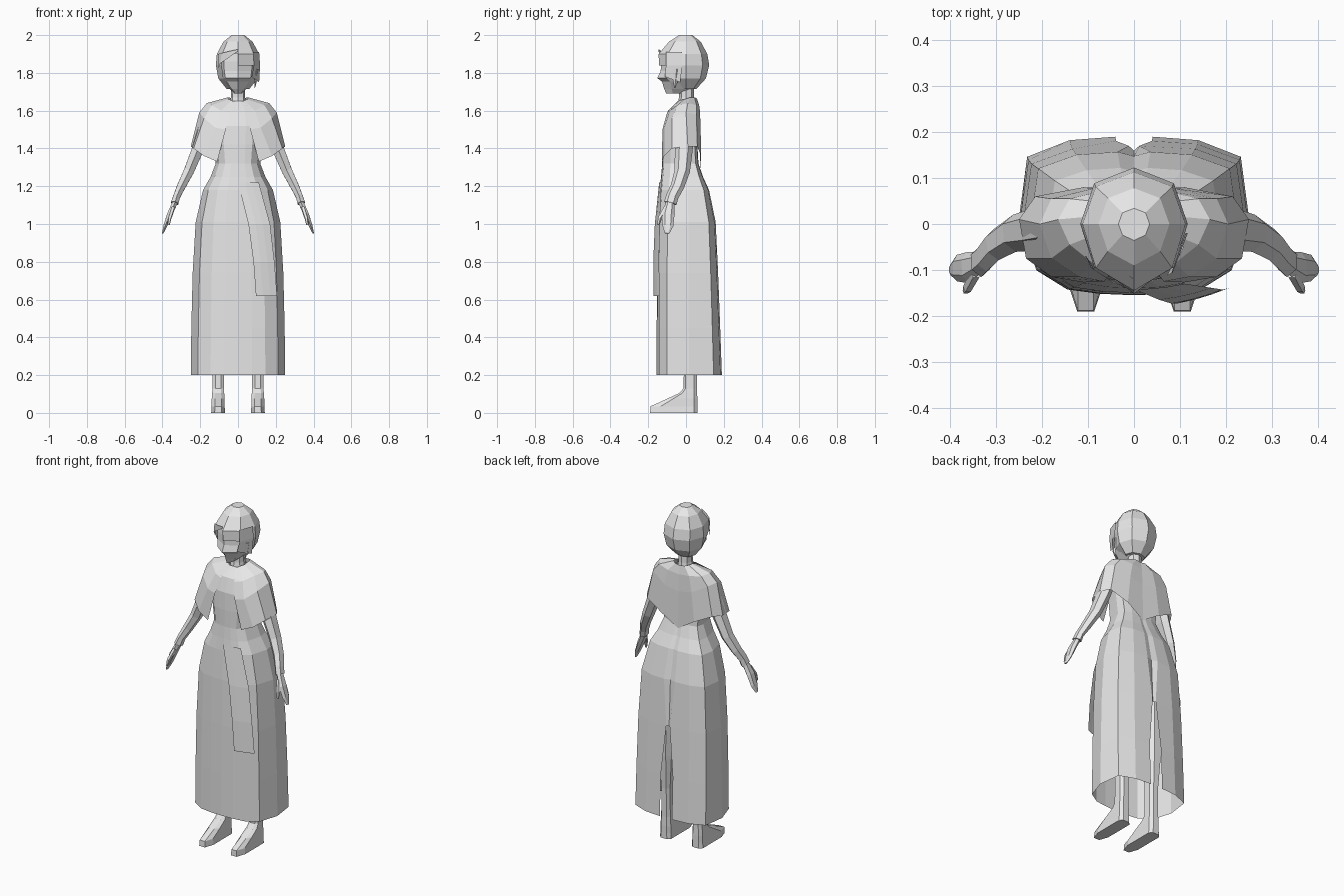
import bpy, bmesh, math
from mathutils import Vector

cube = bpy.data.objects.get("Cube")
if cube:
    bpy.data.objects.remove(cube)

grey = bpy.data.materials.new("plain grey")
grey.use_nodes = True
COLOUR = (0.8, 0.8, 0.8, 1)
grey.diffuse_color = COLOUR
grey.node_tree.nodes["Principled BSDF"].inputs["Base Color"].default_value = COLOUR


def mirrored(half):
    """Complete a front-to-back half outline with its mirror image."""
    return half + [Vector((-p.x, p.y, p.z)) for p in reversed(half) if abs(p.x) > 1e-5]


def section(unit, z, width, front, back, centre=(0, 0)):
    """Scale a unit outline, with separate depths for front and back."""
    ring = mirrored([Vector((x * width, y * (front if y < 0 else back), z)) for x, y in unit])
    return [p + Vector((*centre, 0)) for p in ring]


def loft(name, rings, closed=True, caps=(False, False), keep=None, mirror=False):
    """Skin rings listed from bottom to top; keep decides which faces stay."""
    bm = bmesh.new()
    rows = [[bm.verts.new(p) for p in ring] for ring in rings]
    count = len(rows[0])
    for low, high in zip(rows, rows[1:]):
        for i in range(count if closed else count - 1):
            j = (i + 1) % count
            bm.faces.new((low[i], low[j], high[j], high[i]))
    if caps[0]:
        bm.faces.new(rows[0][::-1])
    if caps[1]:
        bm.faces.new(rows[-1])
    if keep:
        drop = [f for f in bm.faces if not keep(f.calc_center_median())]
        bmesh.ops.delete(bm, geom=drop, context="FACES")
    mesh = bpy.data.meshes.new(name)
    bm.to_mesh(mesh)
    bm.free()
    mesh.materials.append(grey)
    obj = bpy.data.objects.new(name, mesh)
    bpy.context.collection.objects.link(obj)
    if mirror:
        obj.modifiers.new("Mirror", "MIRROR")
    return obj


def tube(path, sides):
    """Rings square to a path of (point, depth radius, width radius)."""
    points = [Vector(p) for p, _, _ in path]
    rings = []
    for i, (_, deep, wide) in enumerate(path):
        t = (points[min(i + 1, len(points) - 1)] - points[max(i - 1, 0)]).normalized()
        v = t.cross(Vector((0, 1, 0))).normalized()
        u = v.cross(t)
        angles = [math.tau * k / sides for k in range(sides)]
        rings.append([points[i] + u * deep * math.cos(a) + v * wide * math.sin(a) for a in angles])
    return rings


# Long dress, with a slit in the back of the skirt
dress_outline = [(0, -1), (.3, -.98), (.58, -.92), (.85, -.65), (1, .08),
                 (.93, .77), (.56, .96), (.16, 1), (0, .94)]
dress_rows = [(.2, .25, .155, .19), (.45, .247, .155, .181), (.74, .24, .154, .17),
              (1.01, .224, .15, .157), (1.18, .185, .14, .122), (1.25, .145, .132, .09),
              (1.32, .118, .126, .066), (1.42, .13, .125, .06), (1.52, .14, .12, .06),
              (1.6, .12, .095, .06), (1.65, .05, .045, .045)]
rings = [section(dress_outline, *row) for row in dress_rows]
for p in rings[2]:
    if abs(p.x) < .05 and p.y > 0:
        p.x *= .3
loft("dress", rings, keep=lambda c: not (c.z < .74 and c.y > .1 and abs(c.x) < .03))

# Loose panel hanging over the front left of the skirt
panel_rows = [(.62, .095, .207, -.182), (.8, .082, .193, -.18),
              (1.0, .055, .17, -.168), (1.22, 0, .11, -.142)]
rings = []
for z, inner, outer, base in panel_rows:
    xs = [inner + (outer - inner) * k / 3 for k in range(4)]
    rings.append([Vector((x, base + x * x, z)) for x in xs])
loft("skirt_panel", rings, closed=False)

# Short cape, open at the front, falling to a point at the back
cape_rows = [
    [(.11, -.127, 1.33), (.18, -.115, 1.36), (.235, -.075, 1.4), (.25, .01, 1.41),
     (.215, .06, 1.41), (.11, .08, 1.36), (0, .075, 1.29)],
    [(.065, -.125, 1.5), (.12, -.115, 1.51), (.18, -.075, 1.56), (.205, 0, 1.59),
     (.18, .055, 1.58), (.09, .077, 1.53), (0, .073, 1.51)],
    [(.045, -.1, 1.59), (.09, -.085, 1.6), (.14, -.045, 1.63), (.165, .01, 1.64),
     (.14, .055, 1.63), (.07, .072, 1.62), (0, .067, 1.61)],
    [(.02, -.05, 1.645), (.035, -.035, 1.655), (.05, -.01, 1.66), (.055, .02, 1.67),
     (.05, .045, 1.67), (.03, .058, 1.665), (0, .058, 1.66)]]
loft("cape", [mirrored([Vector(p) for p in row]) for row in cape_rows], closed=False)

# Neck
head_outline = [(0, -1), (.74, -.66), (1, 0), (.74, .72), (0, 1)]
neck_rows = [(1.61, .05, .05, .05), (1.67, .038, .037, .042), (1.76, .036, .035, .04)]
loft("neck", [section(head_outline, *row) for row in neck_rows])

# Face, with a pointed nose and chin
face_rows = [(1.69, .018, .105, .01), (1.715, .045, .115, .02), (1.755, .08, .128, .06),
             (1.772, .09, .152, .08), (1.81, .098, .134, .09), (1.86, .1, .132, .09),
             (1.93, .09, .12, .08)]
loft("face", [section(head_outline, *row) for row in face_rows], caps=(True, True))

# Bobbed hair, cut away around the face
hair_rows = [(1.715, .06, .02, .055), (1.77, .104, .1, .105), (1.84, .117, .143, .123),
             (1.9, .112, .145, .113), (1.965, .077, .09, .078), (2.0, .034, .036, .034)]


def is_hair(c):
    front = c.y < -.045 and abs(c.x) < .07
    side_low = c.y < -.02 and c.z < 1.77
    return not (front and c.z < (1.9 if c.x < 0 else 1.84)) and not side_low


loft("hair", [section(head_outline, *row) for row in hair_rows], caps=(True, True), keep=is_hair)

# Fringe swept to each side of an off-centre parting
right_sweep = [[(-.104, -.07, 1.82), (-.094, -.095, 1.85), (-.05, -.122, 1.88), (0, -.147, 1.915)],
               [(-.106, -.07, 1.9), (-.086, -.1, 1.905), (-.045, -.128, 1.915), (0, -.146, 1.925)]]
loft("right_fringe", [[Vector(p) for p in row] for row in right_sweep], closed=False)
left_sweep = [[(.072, -.112, 1.78), (.112, -.03, 1.75)], [(.084, -.106, 1.84), (.117, -.02, 1.84)],
              [(.082, -.105, 1.91), (.112, -.02, 1.91)]]
loft("left_fringe", [[Vector(p) for p in row] for row in left_sweep], closed=False)

# Thin lock beside the left cheek
lock = [((.088, -.06, 1.72), .003, .002), ((.094, -.055, 1.76), .014, .007),
        ((.1, -.05, 1.82), .018, .008)]
loft("hair_lock", tube(lock, 4), caps=(True, True))

# Arms with cuffs, angled down and forward
arm = [((.335, -.083, 1.11), .034, .023), ((.325, -.073, 1.145), .033, .021),
       ((.3, -.045, 1.2), .036, .026), ((.26, -.02, 1.28), .041, .031),
       ((.215, -.012, 1.39), .047, .036), ((.175, -.005, 1.51), .048, .04),
       ((.13, 0, 1.6), .04, .035)]
loft("arms", tube(arm, 6), caps=(True, True), mirror=True)

# Hands and thumbs
hand = [((.399, -.1, .95), .012, .004), ((.385, -.096, .99), .029, .011),
        ((.362, -.095, 1.05), .034, .016), ((.333, -.083, 1.115), .023, .016)]
loft("hands", tube(hand, 6), caps=(True, True), mirror=True)
thumb = [((.367, -.147, .995), .006, .006), ((.362, -.139, 1.03), .012, .01),
         ((.345, -.105, 1.085), .016, .012)]
loft("thumbs", tube(thumb, 5), caps=(True, True), mirror=True)

# Legs running down into shoes
leg_outline = [(.5, -1), (1, -.75), (1, .4), (.55, 1)]
leg_rows = [(0, .037, .22, .03), (.035, .034, .218, .03), (.075, .034, .13, .03),
            (.105, .032, .065, .029), (.13, .03, .043, .028), (.3, .029, .04, .03),
            (.5, .042, .055, .045), (.9, .065, .085, .06)]
loft("legs", [section(leg_outline, *row, centre=(.105, .03)) for row in leg_rows],
     caps=(True, True), mirror=True)
